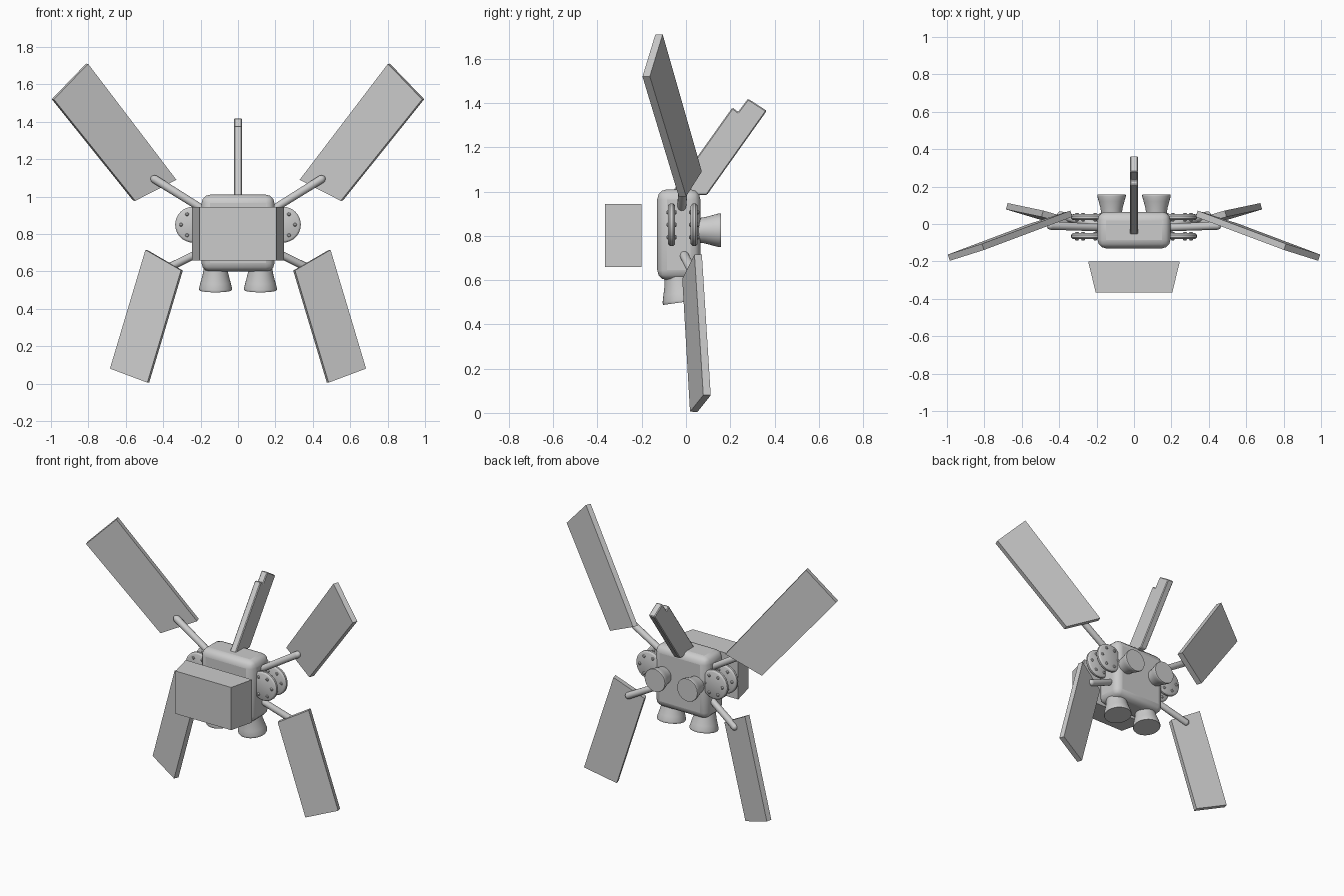
import bpy, bmesh, math
from mathutils import Vector

cube = bpy.data.objects.get("Cube")
if cube:
    bpy.data.objects.remove(cube, do_unlink=True)

grey = bpy.data.materials.new("plain_grey")
grey.use_nodes = True
grey.diffuse_color = (0.6, 0.6, 0.6, 1)
grey.node_tree.nodes["Principled BSDF"].inputs["Base Color"].default_value = (0.6, 0.6, 0.6, 1)


def finish(name, bm, smooth=False, bevel=0, segments=3):
    bmesh.ops.recalc_face_normals(bm, faces=bm.faces)
    mesh = bpy.data.meshes.new(name)
    bm.to_mesh(mesh)
    bm.free()
    mesh.materials.append(grey)
    obj = bpy.data.objects.new(name, mesh)
    bpy.context.collection.objects.link(obj)
    if bevel:
        mod = obj.modifiers.new("rounded_edges", "BEVEL")
        mod.width, mod.segments = bevel, segments
        mod.limit_method, mod.angle_limit = "ANGLE", math.radians(40)
    if smooth:
        bpy.ops.object.select_all(action="DESELECT")
        obj.select_set(True)
        bpy.context.view_layer.objects.active = obj
        bpy.ops.object.shade_smooth_by_angle(angle=math.radians(35))
    return obj


def prism(name, outline, offset, **style):
    """Slab: an outline swept both ways by half the offset."""
    bm = bmesh.new()
    half = Vector(offset) / 2
    front = [bm.verts.new(Vector(p) - half) for p in outline]
    back = [bm.verts.new(Vector(p) + half) for p in outline]
    bm.faces.new(front)
    bm.faces.new(back[::-1])
    for i in range(len(front)):
        j = (i + 1) % len(front)
        bm.faces.new((front[i], back[i], back[j], front[j]))
    return finish(name, bm, **style)


def lathe(name, start, end, profile, sides=32, **style):
    """Revolve (fraction along axis, radius) rings from start to end."""
    start, end = Vector(start), Vector(end)
    axis = end - start
    turn = axis.to_track_quat("Z", "Y")
    bm = bmesh.new()
    rings = []
    for t, r in profile:
        rings.append([bm.verts.new(start + axis * t + turn @ Vector(
            (r * math.cos(math.tau * k / sides), r * math.sin(math.tau * k / sides), 0)))
            for k in range(sides)])
    for a, b in zip(rings, rings[1:]):
        for k in range(sides):
            n = (k + 1) % sides
            bm.faces.new((a[k], a[n], b[n], b[k]))
    bm.faces.new(rings[0])
    bm.faces.new(rings[-1])
    return finish(name, bm, smooth=True, **style)


def panel(name, corners, thickness=0.035):
    a, b, c, d = map(Vector, corners)
    normal = (c - a).cross(d - b).normalized()
    return prism(name, corners, normal * thickness)


# Rounded main body
prism("main_body", [(-0.195, -0.13, 0.805), (0.195, -0.13, 0.805),
                    (0.195, 0.065, 0.805), (-0.195, 0.065, 0.805)],
      (0, 0, 0.41), smooth=True, bevel=0.045)

# Separate tapered block ahead of the body
prism("front_block", [(-0.245, -0.2, 0.802), (0.245, -0.2, 0.802),
                      (0.205, -0.365, 0.802), (-0.205, -0.365, 0.802)], (0, 0, 0.285))

# Stepped fin sloping back from the top
fin = [(-0.075, 0.98), (0.21, 1.38), (0.235, 1.36), (0.28, 1.42), (0.365, 1.365), (0.095, 0.985)]
prism("top_fin", [(0, y, z) for y, z in fin], (0.044, 0, 0), bevel=0.005, segments=1)

rod_profile = [(0, 0.02), (0.94, 0.022), (0.965, 0.019), (0.985, 0.013), (1, 0.004)]
nozzle_profile = [(0, 0.72), (0.3, 0.78), (0.65, 0.91), (0.9, 1), (0.97, 1), (1, 0.98)]

for side, s in (("left", 1), ("right", -1)):
    # Broad panels and the rods that hold them
    panel(side + "_upper_panel", [(s * 0.807, -0.122, 1.71), (s * 0.99, -0.18, 1.52),
                                  (s * 0.555, -0.016, 0.978), (s * 0.335, 0.055, 1.09)])
    panel(side + "_lower_panel", [(s * 0.30, 0, 0.605), (s * 0.48, 0.035, 0.005),
                                  (s * 0.68, 0.095, 0.08), (s * 0.49, 0.055, 0.715)])
    lathe(side + "_upper_rod", (s * 0.16, -0.02, 0.915), (s * 0.465, -0.008, 1.105),
          rod_profile, sides=16)
    lathe(side + "_lower_rod", (s * 0.16, -0.015, 0.725), (s * 0.41, 0.05, 0.6),
          rod_profile, sides=16)

    # Thrusters below and behind
    lathe(side + "_bottom_nozzle", (s * 0.12, -0.034, 0.62), (s * 0.12, -0.017, 0.5),
          [(t, r * 0.088) for t, r in nozzle_profile])
    lathe(side + "_rear_nozzle", (s * 0.12, 0.055, 0.825), (s * 0.12, 0.158, 0.825),
          [(t, r * 0.076) for t, r in nozzle_profile])

    # Paired side discs with a ring of rivets on both faces
    for place, y in (("front", -0.065), ("rear", 0.037)):
        lathe(f"{side}_{place}_disc", (s * 0.24, y - 0.016, 0.85), (s * 0.24, y + 0.016, 0.85),
              [(0, 0.085), (0.1, 0.091), (0.3, 0.096), (0.7, 0.096), (0.9, 0.091), (1, 0.085)])
        for k in range(6):
            x = s * 0.24 + 0.065 * math.cos(k * math.tau / 6)
            z = 0.85 + 0.065 * math.sin(k * math.tau / 6)
            lathe(f"{side}_{place}_rivet_{k}", (x, y - 0.023, z), (x, y + 0.023, z),
                  [(0, 0.006), (0.1, 0.01), (0.9, 0.01), (1, 0.006)], sides=10)
